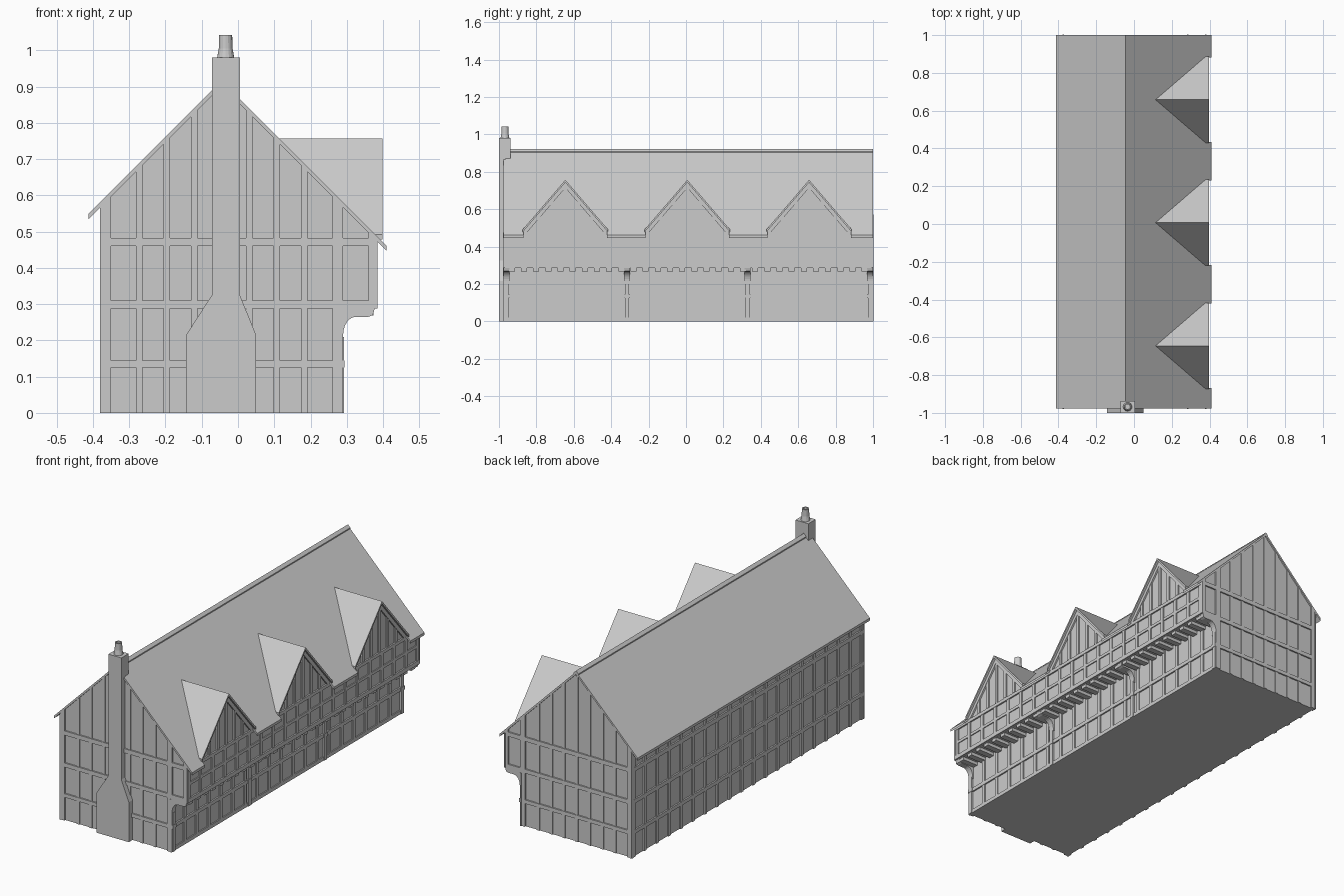
import bpy, bmesh, math

if "Cube" in bpy.data.objects:
    bpy.data.objects.remove(bpy.data.objects["Cube"])

RIDGE_X, RIDGE_Z, T = -0.045, 0.916, 0.014      # 45 degree roof, vertical thickness T
Y0, Y1 = -0.976, 1.0                            # outer faces of the gable timbers
WY0, WY1 = -0.968, 0.992                        # plaster faces
DORMERS = (-0.645, 0.007, 0.658)
parts = {}


def top(x):
    return RIDGE_Z - abs(x - RIDGE_X)


def under(x):
    return top(x) - T


def loft(name, a, b):
    """Closed solid between two matching rings, collected under a part name."""
    bm = parts.setdefault(name, bmesh.new())
    va, vb = [bm.verts.new(p) for p in a], [bm.verts.new(p) for p in b]
    n = len(va)
    fs = [bm.faces.new(va), bm.faces.new(vb[::-1])]
    for i in range(n):
        j = (i + 1) % n
        fs.append(bm.faces.new((va[j], va[i], vb[i], vb[j])))
    bmesh.ops.recalc_face_normals(bm, faces=fs)


def prism_y(name, pts, y0, y1):
    loft(name, [(x, y0, z) for x, z in pts], [(x, y1, z) for x, z in pts])


def box(name, x0, x1, y0, y1, z0, z1):
    prism_y(name, [(x0, z0), (x1, z0), (x1, z1), (x0, z1)], y0, y1)


# plaster body with jettied upper floor
prism_y("house_walls", [(-0.372, 0), (0.282, 0), (0.282, 0.285), (0.377, 0.285),
        (0.377, under(0.377)), (RIDGE_X, under(RIDGE_X)), (-0.372, under(-0.372))], WY0, WY1)

# main roof, left slope
prism_y("roof_left", [(RIDGE_X, RIDGE_Z), (-0.412, top(-0.412)), (-0.412, under(-0.412)),
                      (RIDGE_X, under(RIDGE_X))], Y0, Y1)

# main roof, right slope, eave notched in front of each dormer
outline = [(RIDGE_X, Y1), (RIDGE_X, Y0), (0.41, Y0)]
for c in DORMERS:
    outline += [(0.41, c - 0.223), (0.376, c - 0.223), (0.376, c + 0.223), (0.41, c + 0.223)]
outline += [(0.41, Y1)]
loft("roof_right", [(x, y, top(x)) for x, y in outline], [(x, y, under(x)) for x, y in outline])

# ridge capping
prism_y("ridge_cap", [(RIDGE_X, 0.922), (RIDGE_X - 0.014, 0.908), (RIDGE_X - 0.014, 0.9),
                      (RIDGE_X + 0.014, 0.9), (RIDGE_X + 0.014, 0.908)], -0.94, Y1)

# dormers: gable roof mitred into the main slope, gable wall and studs
for c in DORMERS:
    peak, eave, hw = 0.757, 0.492, 0.228
    k = (peak - eave) / hw
    for s in (-1, 1):
        ring = [(c, peak), (c + s * hw, eave), (c + s * hw, eave - 0.014), (c, peak - 0.014)]
        loft("dormer_roofs", [(0.398, y, z) for y, z in ring],
             [(RIDGE_X + RIDGE_Z - z - 0.003, y, z) for y, z in ring])
    wall = [(c - 0.222, 0.47), (c + 0.222, 0.47), (c + 0.222, 0.485), (c, 0.744), (c - 0.222, 0.485)]
    loft("dormer_walls", [(0.37, y, z) for y, z in wall], [(0.377, y, z) for y, z in wall])
    for d in (-0.14, -0.07, 0, 0.07, 0.14):
        ya, yb = c + d - 0.009, c + d + 0.009
        za, zb = (peak - 0.014 - k * abs(y - c) for y in (ya, yb))
        ring = [(ya, 0.48), (yb, 0.48), (yb, zb), (ya, za)]
        loft("dormer_studs", [(0.375, y, z) for y, z in ring], [(0.384, y, z) for y, z in ring])
    for s in (-1, 1):
        ring = [(c, peak - 0.014), (c + s * hw, eave - 0.014), (c + s * (hw - 0.025), eave - 0.014),
                (c, peak - 0.043)]
        loft("dormer_studs", [(0.375, y, z) for y, z in ring], [(0.386, y, z) for y, z in ring])

# horizontal rails around the house
for z0, z1 in ((0.125, 0.145), (0.288, 0.31), (0.46, 0.483)):
    r = 0.385 if z0 > 0.2 else 0.29
    for ya, yb in ((Y0, WY0 + 0.002), (WY1 - 0.002, Y1)):
        box("gable_rails", -0.38, r, ya, yb, z0, z1)
    box("left_rails", -0.38, -0.37, Y0, Y1, z0, z1)
    if z0 < 0.46:
        box("right_rails", r - 0.01, r, Y0, Y1, z0, z1)
box("right_rails", 0.376, 0.385, Y0, Y1, 0.46, 0.478)
box("right_rails", 0.376, 0.382, Y0, Y1, 0.378, 0.394)
box("right_rails", 0.281, 0.288, Y0, Y1, 0, 0.02)
box("left_rails", -0.38, -0.37, Y0, Y1, 0.555, 0.565)


# gable posts and studs with tops cut to the roof pitch
def gable_stud(name, x0, x1, z0, depth):
    pts = [(x0, z0), (x1, z0), (x1, under(x1)), (x0, under(x0))]
    prism_y(name, pts, WY0 - depth, WY0 + 0.002)
    prism_y(name, pts, WY1 - 0.002, WY1 + depth)


for x0, x1, z0 in ((-0.38, -0.35, 0), (0.26, 0.29, 0), (0.36, 0.385, 0.288)):
    gable_stud("gable_posts", x0, x1, z0, 0.008)
for i in range(7):
    x = -0.273 + i * 0.076
    gable_stud("gable_studs", x - 0.009, x + 0.009, 0, 0.005)

# long wall studs
for i in range(20):
    y = Y0 + 0.012 + i * (Y1 - Y0 - 0.024) / 19
    w = 0.015 if i in (0, 19) else 0.01
    box("left_studs", -0.379, -0.37, y - w, y + w, 0, 0.572)
    box("right_lower_studs", 0.28, 0.288, y - w, y + w, 0, 0.285)
    box("right_upper_studs", 0.375, 0.383, y - w, y + w, 0.288, 0.475)

# floor joists under the jetty
for i in range(30):
    y = Y0 + 0.045 + i * (Y1 - Y0 - 0.09) / 29
    box("jetty_joists", 0.28, 0.374, y - 0.016, y + 0.016, 0.268, 0.288)

# posts with curved brackets
curve = [(0.29 + 0.035 * (1 - math.cos(t)), 0.215 + 0.05 * math.sin(t))
         for t in [i * math.pi / 12 for i in range(7)]]
bracket = [(0.28, 0.2), (0.29, 0.2)] + curve + [(0.36, 0.265), (0.372, 0.27), (0.377, 0.288), (0.28, 0.288)]
for y in (-0.96, -0.315, 0.33, 0.984):
    prism_y("jetty_brackets", bracket, y - 0.016, y + 0.016)
    box("jetty_posts", 0.28, 0.292, y - 0.011, y + 0.011, 0, 0.21)
    box("jetty_posts", 0.28, 0.294, y - 0.015, y + 0.015, 0.125, 0.145)

# chimney: stepped breast, stack and tapered pot
prism_y("chimney_breast", [(-0.143, 0), (0.05, 0), (0.05, 0.215), (0.005, 0.325), (0.005, 0.88),
        (-0.072, 0.88), (-0.072, 0.325), (-0.143, 0.215)], -1.0, -0.965)
box("chimney_stack", -0.072, 0.005, -1.0, -0.938, 0.87, 0.98)
bm = parts.setdefault("chimney_pot", bmesh.new())
profile = ((0.024, 0.978), (0.019, 1.005), (0.018, 1.042), (0.012, 1.042), (0.012, 0.985))
rings = [[bm.verts.new((-0.034 + r * math.cos(a * math.pi / 8), -0.968 + r * math.sin(a * math.pi / 8), z))
          for a in range(16)] for r, z in profile]
for a, b in zip(rings, rings[1:]):
    for i in range(16):
        bm.faces.new((a[i], a[(i + 1) % 16], b[(i + 1) % 16], b[i]))
bm.faces.new(rings[-1])

# turn every collected part into an object
for name, bm in parts.items():
    me = bpy.data.meshes.new(name)
    bm.to_mesh(me)
    bm.free()
    bpy.context.collection.objects.link(bpy.data.objects.new(name, me))
